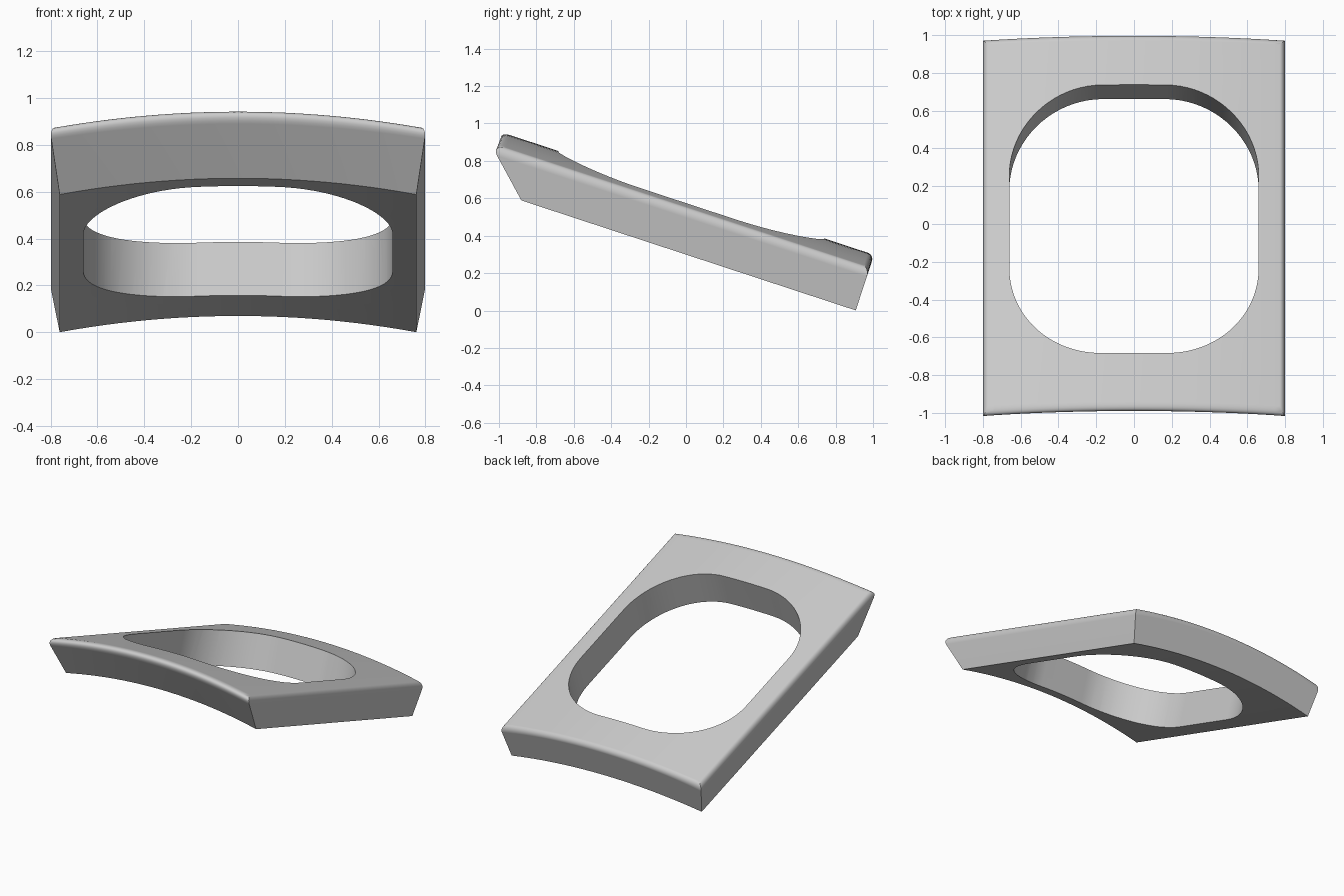
import bpy, bmesh
from math import sin, cos, pi, radians
from mathutils import Matrix

if "Cube" in bpy.data.objects:
    bpy.data.objects.remove(bpy.data.objects["Cube"], do_unlink=True)

TILT = radians(18.2)      # downward slope towards the back
CROWN = 0.597             # height of the outer surface along the tilted normal
R_OUT, R_IN = 4.25, 4.01  # radii of the arched plate
HALF_ANGLE = 0.191
COLUMNS = 24
FILLET, TIP_FILLET = 0.035, 0.084

grey = bpy.data.materials.new("light grey")
grey.use_nodes = True
grey.diffuse_color = (0.6, 0.6, 0.6, 1)
grey.node_tree.nodes["Principled BSDF"].inputs["Base Color"].default_value = (0.6, 0.6, 0.6, 1)


def make_object(name, bm):
    bmesh.ops.recalc_face_normals(bm, faces=bm.faces)
    mesh = bpy.data.meshes.new(name)
    bm.to_mesh(mesh)
    bm.free()
    mesh.materials.append(grey)
    obj = bpy.data.objects.new(name, mesh)
    bpy.context.collection.objects.link(obj)
    return obj


# Arched plate: four-point lengthwise profile swept around a long axis,
# with the front face flaring outwards
bm = bmesh.new()
weight = bm.edges.layers.float.new("bevel_weight_edge")
profile = [(-1.02, R_IN), (0.862, R_IN), (0.862, R_OUT), (-1.27, R_OUT)]
rows = []
for i in range(COLUMNS + 1):
    a = HALF_ANGLE * (2 * i / COLUMNS - 1)
    rows.append([bm.verts.new((r * sin(a), u, r * cos(a) + CROWN - R_OUT))
                 for u, r in profile])
for r0, r1 in zip(rows, rows[1:]):
    for k in range(4):
        n = (k + 1) % 4
        bm.faces.new((r0[k], r0[n], r1[n], r1[k]))
    bm.edges.get((r0[3], r1[3]))[weight] = 1.0
    bm.edges.get((r0[2], r1[2]))[weight] = FILLET / TIP_FILLET
for row in (rows[0], rows[-1]):
    bm.faces.new(row)
    bm.edges.get((row[2], row[3]))[weight] = FILLET / TIP_FILLET
plate = make_object("arched_frame", bm)

# Rounded rectangular opening, cut square to the tilted plate
bm = bmesh.new()
half_x, half_u, radius, steps = 0.66, 0.747, 0.49, 20
outline = []
for corner, (sx, sy) in enumerate([(1, 1), (-1, 1), (-1, -1), (1, -1)]):
    for j in range(steps + 1):
        a = (corner + j / steps) * pi / 2
        outline.append(bm.verts.new((sx * (half_x - radius) + radius * cos(a),
                                     sy * (half_u - radius) + radius * sin(a) - 0.167, 0)))
base = bm.faces.new(outline)
top = bmesh.ops.extrude_face_region(bm, geom=[base])["geom"]
bmesh.ops.translate(bm, vec=(0, 0, 1),
                    verts=[v for v in top if isinstance(v, bmesh.types.BMVert)])
cutter = make_object("opening_cutter", bm)
cutter.hide_render = True

# Round the upper rim, then cut the opening
bevel = plate.modifiers.new("rounded_rim", "BEVEL")
bevel.limit_method = "WEIGHT"
bevel.width = TIP_FILLET
bevel.segments = 8
bevel.use_clamp_overlap = False
cut = plate.modifiers.new("opening", "BOOLEAN")
cut.operation = "DIFFERENCE"
cut.solver = "EXACT"
cut.object = cutter
bpy.ops.object.select_all(action="DESELECT")
plate.select_set(True)
bpy.context.view_layer.objects.active = plate
for name in ("rounded_rim", "opening"):
    bpy.ops.object.modifier_apply(modifier=name)
bpy.data.objects.remove(cutter, do_unlink=True)

# Tilt into place and shade
plate.data.transform(Matrix.Rotation(-TILT, 4, "X"))
bpy.ops.object.shade_smooth_by_angle(angle=radians(30))
normals = plate.modifiers.new("even_shading", "WEIGHTED_NORMAL")
normals.keep_sharp = True
